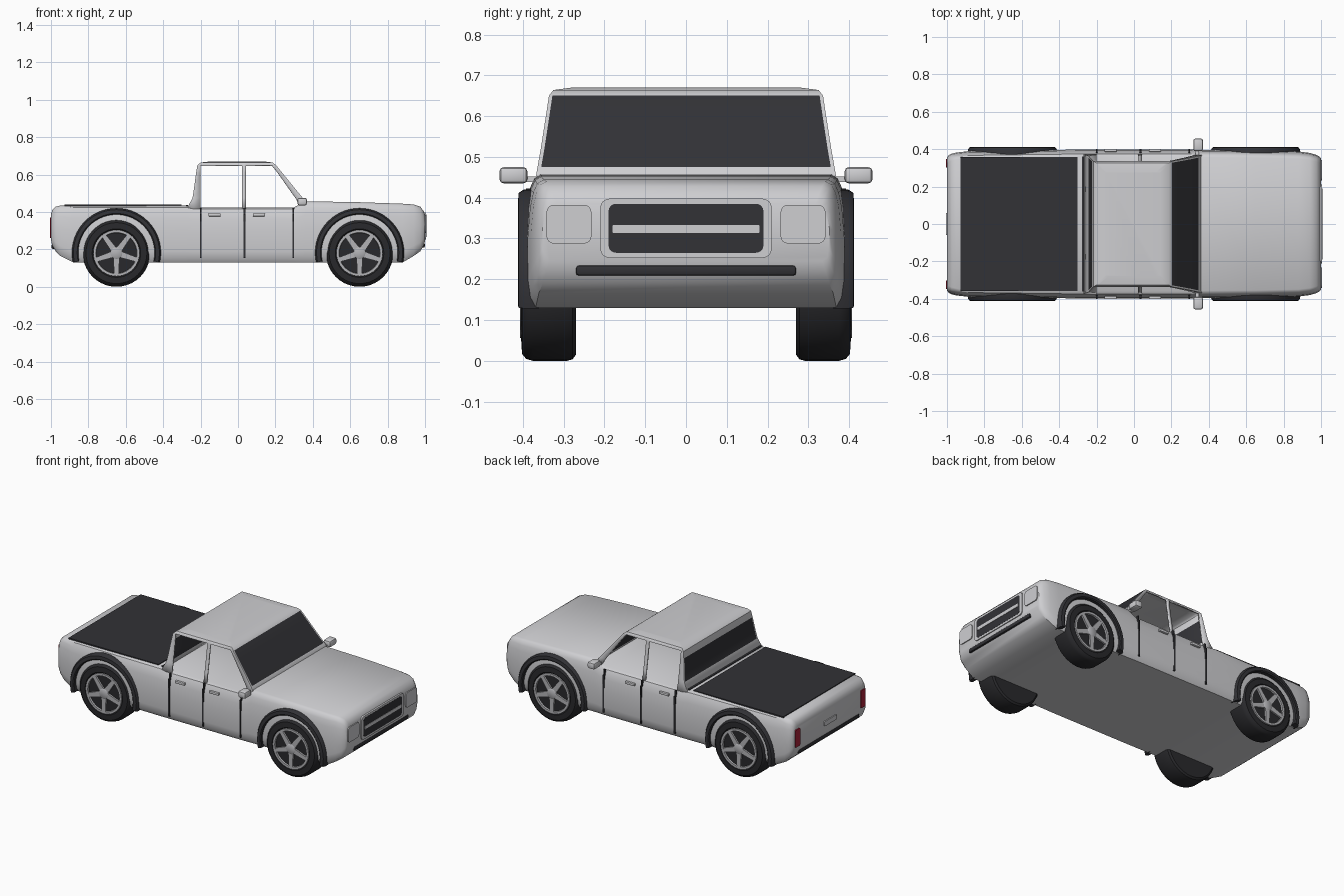
import bpy, bmesh, math
from mathutils import Vector, Matrix

if "Cube" in bpy.data.objects:
    bpy.data.objects.remove(bpy.data.objects["Cube"])


def material(name, r, g, b):
    m = bpy.data.materials.new(name)
    m.use_nodes = True
    m.diffuse_color = (r, g, b, 1)
    m.node_tree.nodes["Principled BSDF"].inputs["Base Color"].default_value = (r, g, b, 1)
    return m


PAINT = material("silver paint", .62, .62, .64)
DARK = material("dark trim", .032, .032, .037)
TYRE = material("tyre rubber", .022, .022, .025)
RIM = material("wheel metal", .45, .45, .47)
RED = material("red lamp", .4, .015, .04)


def finish(bm, name, mats, angle=35, recalc=True):
    if recalc:
        bmesh.ops.recalc_face_normals(bm, faces=bm.faces)
    me = bpy.data.meshes.new(name)
    bm.to_mesh(me)
    bm.free()
    ob = bpy.data.objects.new(name, me)
    bpy.context.collection.objects.link(ob)
    for m in mats:
        me.materials.append(m)
    bpy.ops.object.select_all(action="DESELECT")
    ob.select_set(True)
    bpy.context.view_layer.objects.active = ob
    bpy.ops.object.shade_smooth_by_angle(angle=math.radians(angle))
    return ob


def bridge(bm, rings, closed=True):
    for a, b in zip(rings, rings[1:]):
        n = len(a)
        for i in range(n if closed else n - 1):
            bm.faces.new((a[i], a[(i + 1) % n], b[(i + 1) % n], b[i]))


def box(name, center, size, mat, bevel=0.0):
    bm = bmesh.new()
    bmesh.ops.create_cube(bm, size=1)
    for v in bm.verts:
        v.co = Vector(center) + Vector([c * s for c, s in zip(v.co, size)])
    if bevel:
        bmesh.ops.bevel(bm, geom=bm.edges[:], offset=bevel, segments=2, affect="EDGES", profile=.5)
    return finish(bm, name, [mat])


def end_plate(name, x, y, z, w, h, r, mat, thick=.008):
    """Rounded rectangle facing along x."""
    bm = bmesh.new()
    pts = []
    for k, (sy, sz) in enumerate(((1, 1), (-1, 1), (-1, -1), (1, -1))):
        for j in range(5):
            a = math.pi / 2 * (k + j / 4)
            pts.append((y + sy * (w / 2 - r) + r * math.cos(a), z + sz * (h / 2 - r) + r * math.sin(a)))
    rings = [[bm.verts.new((x + o, *p)) for p in pts] for o in (-thick / 2, thick / 2)]
    bridge(bm, rings)
    for ring in rings:
        bm.faces.new(ring)
    return finish(bm, name, [mat])


# Lower body: one section lofted along the length
SECTION = [(.95, 0), (.985, .07), (1, .2), (1, .55), (.985, .78), (.965, .9), (.94, .97), (.9, 1)]
STATIONS = [(-1, .355, .25, .385), (-.993, .366, .22, .41), (-.975, .376, .19, .428), (-.95, .382, .165, .434),
            (-.88, .39, .13, .434), (-.45, .396, .13, .434), (-.28, .398, .13, .434), (-.24, .398, .13, .425),
            (.3, .398, .13, .425), (.36, .396, .13, .457), (.65, .394, .13, .452), (.88, .388, .13, .444),
            (.94, .38, .165, .44), (.975, .37, .19, .428), (.992, .36, .22, .405), (1, .352, .245, .385)]
bm = bmesh.new()
rings = []
for x, w, lo, hi in STATIONS:
    half = [(w * f, lo + t * (hi - lo)) for f, t in SECTION]
    loop = half + [(-y, z) for y, z in reversed(half)]
    rings.append([bm.verts.new((x, y, z)) for y, z in loop])
bridge(bm, rings)
bm.faces.new(rings[0])
bm.faces.new(rings[-1])
finish(bm, "lower_body", [PAINT])

# Cab shell: rows going up as (z, rear x, front x, half width)
ROWS = [(.415, -.275, .385, .374), (.475, -.243, .346, .364), (.52, -.236, .309, .356),
        (.61, -.224, .236, .342), (.65, -.217, .203, .336), (.664, -.2, .185, .325), (.67, -.15, .14, .28)]
bm = bmesh.new()
rings = []
for z, back, front, w in ROWS:
    t = min(1, (z - ROWS[0][0]) / .235)
    xs = [back, max(back + .012, -.2), .022, .042, front - .045 + .025 * t, front]
    ys = [w * f for f in (.975, 0, -.975)]
    loop = [(x, -w) for x in xs] + [(front, -y) for y in ys] + [(x, w) for x in reversed(xs)] + [(back, y) for y in ys]
    rings.append([bm.verts.new((x, y, z)) for x, y in loop])
bridge(bm, rings)
bm.faces.new(rings[-1])
bm.normal_update()
openings = []
for f in bm.faces:
    c = f.calc_center_median()
    if .43 < c.z < .65:
        xs = [v.co.x for v in f.verts]
        width = max(xs) - min(xs)
        if abs(c.y) > .33 and abs(f.normal.y) > .8 and width > .1:
            openings.append(f)
        elif f.normal.x > .5 and c.z > .475 and abs(c.y) < .3:
            f.material_index = 1
        elif f.normal.x < -.5 and .48 < c.z < .61 and abs(c.y) < .3:
            f.material_index = 1
bmesh.ops.delete(bm, geom=openings, context="FACES")
cab = finish(bm, "cab", [PAINT, DARK])
shell = cab.modifiers.new("thickness", "SOLIDIFY")
shell.thickness = .01
shell.offset = -1

# Bed cover and cab gap
box("bed_cover", (-.615, 0, .435), (.625, .715, .008), DARK)
box("cab_gap", (-.272, 0, .432), (.012, .72, .012), DARK)


def lathe(bm, profile, cx, cz, side, index=0, n=40):
    rings = []
    for r, y in profile:
        rings.append([bm.verts.new((cx + r * math.cos(2 * math.pi * i / n), side * y,
                                    cz + r * math.sin(2 * math.pi * i / n))) for i in range(n)])
    first = len(bm.faces)
    bridge(bm, rings)
    bm.faces.new(rings[0])
    bm.faces.new(rings[-1])
    bm.faces.ensure_lookup_table()
    for f in bm.faces[first:]:
        f.material_index = index


AXLE = .18
for cx, end in ((.65, "front"), (-.65, "rear")):
    for side, hand in ((1, "left"), (-1, "right")):
        tag = f"{end}_{hand}"
        # Tyre with a dark recessed centre
        bm = bmesh.new()
        lathe(bm, [(.12, .27), (.165, .27), (.176, .278), (.18, .292), (.18, .375), (.175, .392),
                   (.163, .402), (.13, .404), (.122, .396)], cx, AXLE, side)
        finish(bm, "tyre_" + tag, [TYRE])
        # Rim ring, hub and five spokes
        bm = bmesh.new()
        n = 40
        ring = []
        for r, y in ((.124, .397), (.124, .407), (.11, .407), (.108, .397)):
            ring.append([bm.verts.new((cx + r * math.cos(2 * math.pi * i / n), side * y,
                                       AXLE + r * math.sin(2 * math.pi * i / n))) for i in range(n)])
        bridge(bm, ring + ring[:1])
        lathe(bm, [(.032, .395), (.032, .406), (.026, .41)], cx, AXLE, side, n=20)
        for k in range(5):
            spin = Matrix.Rotation(math.radians(90 + 72 * k), 3, "Y")
            made = bmesh.ops.create_cube(bm, size=1)["verts"]
            for v in made:
                wide = .034 if v.co.x < 0 else .024
                p = spin @ Vector((.068 + v.co.x * .095, 0, v.co.z * wide))
                v.co = p + Vector((cx, side * (.401 + v.co.y * .011), AXLE))
        finish(bm, "wheel_rim_" + tag, [RIM])
        # Arch flare
        bm = bmesh.new()
        rings = []
        for i in range(33):
            a = math.radians(-13 + 206 * i / 32)
            rings.append([bm.verts.new((cx + r * math.cos(a), side * y, AXLE + .002 + r * math.sin(a)))
                          for r, y in ((.204, .36), (.204, .407), (.21, .412), (.23, .41), (.238, .398), (.238, .36))])
        bridge(bm, rings)
        bm.faces.new(rings[0])
        bm.faces.new(rings[-1])
        finish(bm, "arch_flare_" + tag, [DARK])

for side, hand in ((1, "left"), (-1, "right")):
    # Door seams follow the body side, handles and mirrors
    for i, x in enumerate((-.2, .035, .295)):
        box(f"door_seam_{hand}_{i + 1}", (x, side * .396, .272), (.009, .01, .235), DARK)
        box(f"upper_seam_{hand}_{i + 1}", (x, side * .386, .402), (.009, .012, .04), DARK)
    for i, x in enumerate((-.125, .112)):
        box(f"door_handle_{hand}_{i + 1}", (x, side * .394, .384), (.065, .016, .015), PAINT, .003)
    box("mirror_" + hand, (.343, side * .423, .455), (.05, .068, .04), PAINT, .01)
    box("mirror_arm_" + hand, (.338, side * .38, .445), (.02, .05, .014), PAINT)
    # Lamps
    end_plate("headlight_" + hand, 1, side * .287, .335, .11, .095, .018, PAINT, .012)
    end_plate("tail_lamp_" + hand, -1, side * .325, .315, .045, .11, .006, RED, .012)

# Nose
end_plate("grille_frame", 1, 0, .325, .42, .145, .022, PAINT, .012)
end_plate("grille", 1.003, 0, .325, .38, .12, .018, DARK)
end_plate("grille_bar", 1.005, 0, .323, .36, .02, .003, PAINT)
box("lower_intake", (.99, 0, .222), (.018, .54, .026), DARK, .007)

# Tail
box("rear_bumper_strip", (-.988, 0, .215), (.018, .6, .024), DARK, .006)
end_plate("tailgate_handle", -1, 0, .3, .12, .03, .005, PAINT, .012)
